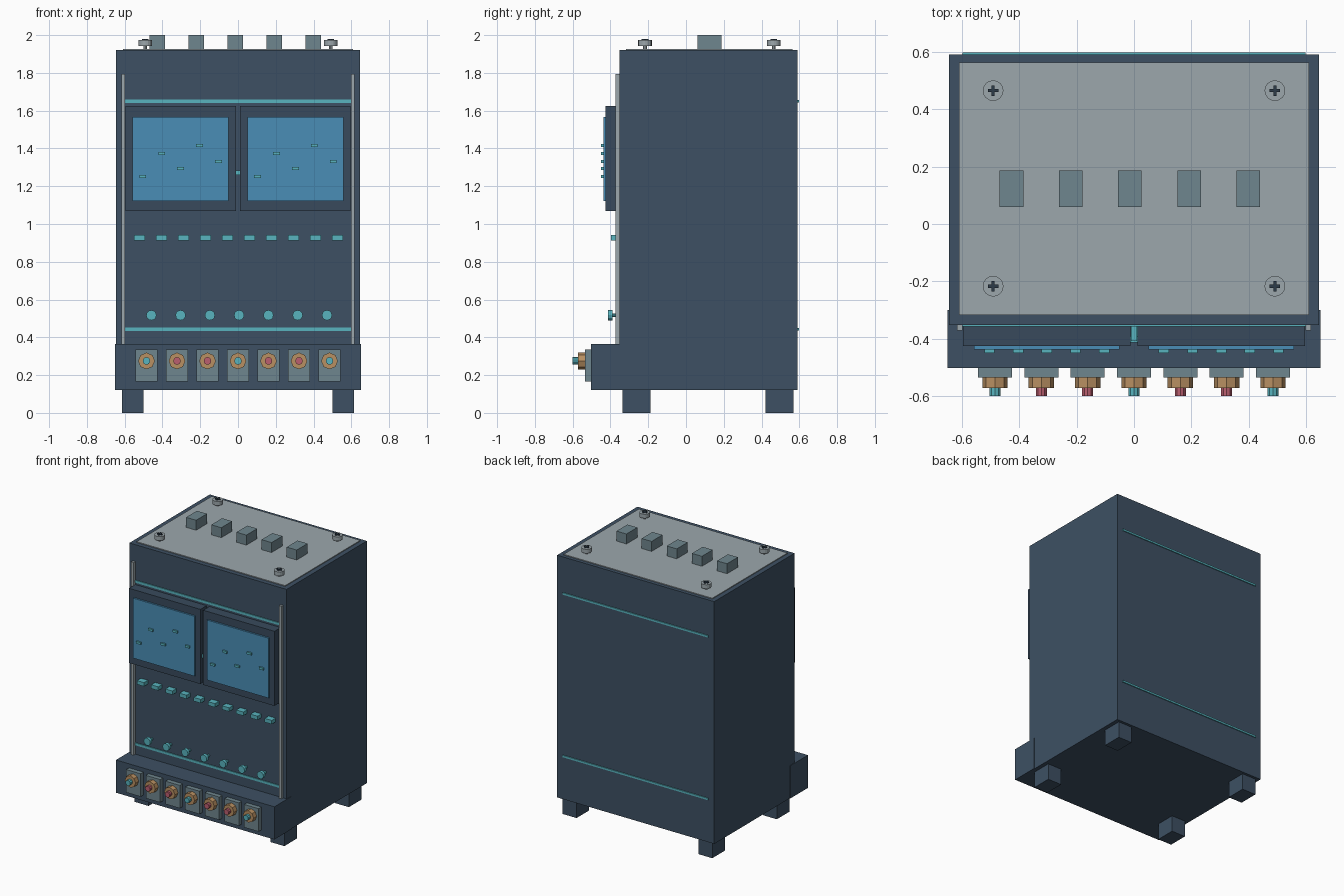
import bpy, math

cube = bpy.data.objects.get("Cube")
if cube:
    bpy.data.objects.remove(cube, do_unlink=True)


def material(name, hex_code):
    def linear(c):
        return c / 12.92 if c <= 0.04045 else ((c + 0.055) / 1.055) ** 2.4
    rgb = [linear(int(hex_code[i:i + 2], 16) / 255) for i in (0, 2, 4)]
    m = bpy.data.materials.new(name)
    m.use_nodes = True
    m.diffuse_color = (*rgb, 1)
    m.node_tree.nodes["Principled BSDF"].inputs["Base Color"].default_value = (*rgb, 1)
    return m


NAVY = material("navy casing", "3d5063")
FRAME = material("dark navy frame", "384a5c")
DARK = material("screw slot dark", "2c3b49")
GREY = material("light grey metal", "9ca7ac")
SLATE = material("slate metal", "6f868e")
BLUE = material("screen blue", "4a8db6")
TEAL = material("teal light", "58b4bf")
BRASS = material("brass", "b99062")
RED = material("rose red", "bb5f70")


def finish(name, mat):
    ob = bpy.context.object
    ob.name = name
    ob.data.materials.append(mat)
    return ob


def box(name, mat, x, y, z):
    """Box spanning the given (low, high) range on each axis."""
    spans = (x, y, z)
    bpy.ops.mesh.primitive_cube_add(size=1, location=[(a + b) / 2 for a, b in spans])
    ob = finish(name, mat)
    for v in ob.data.vertices:
        for i, (a, b) in enumerate(spans):
            v.co[i] *= b - a
    return ob


def around(c, size):
    return (c - size / 2, c + size / 2)


def disc_y(name, mat, x, z, r, y, sides):
    """Cylinder along the depth axis."""
    bpy.ops.mesh.primitive_cylinder_add(
        vertices=sides, radius=r, depth=y[1] - y[0],
        location=(x, sum(y) / 2, z), rotation=(math.pi / 2, 0, 0))
    return finish(name, mat)


def disc_z(name, mat, x, y, r, z, sides):
    """Upright cylinder."""
    bpy.ops.mesh.primitive_cylinder_add(
        vertices=sides, radius=r, depth=z[1] - z[0], location=(x, y, sum(z) / 2))
    return finish(name, mat)


FRONT, BACK = -0.352, 0.59

# Casing, front ledge and lid
box("cabinet_body", NAVY, (-0.645, 0.645), (FRONT, BACK), (0.122, 1.92))
box("front_ledge", NAVY, (-0.65, 0.65), (-0.502, -0.30), (0.122, 0.365))
box("top_panel", GREY, (-0.61, 0.61), (-0.318, 0.563), (1.91, 1.926))

# Feet and front rails
for side, s in (("left", 1), ("right", -1)):
    x = sorted((s * 0.5, s * 0.615))
    box(f"front_foot_{side}", NAVY, x, (-0.335, -0.187), (0, 0.13))
    box(f"back_foot_{side}", NAVY, x, (0.422, 0.57), (0, 0.13))
    box(f"front_rail_{side}", GREY, around(s * 0.607, 0.02), (-0.372, FRONT + 0.01), (0.35, 1.795))

# Light strips on front and back
for label, z in (("lower", 0.443), ("upper", 1.65)):
    box(f"front_strip_{label}", TEAL, (-0.597, 0.597), (FRONT - 0.006, FRONT + 0.01), around(z, 0.018))
    box(f"back_strip_{label}", TEAL, (-0.597, 0.597), (BACK - 0.01, BACK + 0.007), around(z, 0.014))

# Twin monitors with small blips
BLIP_HEIGHTS = (1.252, 1.374, 1.294, 1.416, 1.331)
for side, s in (("left", 1), ("right", -1)):
    cx = s * 0.304
    box(f"monitor_frame_{side}", FRAME, around(cx, 0.585), (-0.425, FRONT + 0.01), (1.07, 1.624))
    box(f"monitor_screen_{side}", BLUE, around(cx, 0.507), (-0.438, -0.42), (1.122, 1.567))
    for i, z in enumerate(BLIP_HEIGHTS):
        box(f"screen_blip_{side}_{i}", TEAL, around(cx + (i - 2) * 0.1, 0.036),
            (-0.45, -0.43), around(z, 0.016))
box("monitor_gap_light", TEAL, around(0, 0.02), (-0.408, FRONT + 0.01), around(1.272, 0.025))

# Row of buttons
for i in range(10):
    box(f"button_{i}", TEAL, around((i - 4.5) * 0.1165 + 0.002, 0.058),
        (-0.398, FRONT + 0.01), around(0.927, 0.028))

# Row of dials
for i in range(7):
    x = (i - 3) * 0.155 + 0.006
    disc_y(f"dial_{i}", TEAL, x, 0.517, 0.027, (-0.413, -0.39), 12)
    disc_y(f"dial_stem_{i}", TEAL, x, 0.517, 0.01, (-0.392, FRONT + 0.01), 8)

# Sockets on the ledge
for i in range(7):
    x = (i - 3) * 0.1615
    box(f"socket_plate_{i}", SLATE, around(x, 0.118), (-0.535, -0.49), (0.165, 0.335))
    disc_y(f"socket_nut_{i}", BRASS, x, 0.275, 0.044, (-0.572, -0.53), 8)
    disc_y(f"socket_tip_{i}", RED if i % 3 else TEAL, x, 0.275, 0.02, (-0.6, -0.57), 10)

# Top blocks
for i in range(5):
    box(f"top_block_{i}", SLATE, around((i - 2) * 0.2065 - 0.014, 0.082), (0.06, 0.187), (1.92, 2.0))

# Cross-head screws on the lid
for i, (x, y) in enumerate((x, y) for x in (-0.491, 0.491) for y in (-0.217, 0.465)):
    disc_z(f"screw_shank_{i}", GREY, x, y, 0.01, (1.92, 1.95), 8)
    disc_z(f"screw_head_{i}", GREY, x, y, 0.036, (1.943, 1.973), 16)
    box(f"screw_slot_across_{i}", DARK, around(x, 0.036), around(y, 0.011), (1.97, 1.979))
    box(f"screw_slot_along_{i}", DARK, around(x, 0.011), around(y, 0.036), (1.97, 1.9785))
